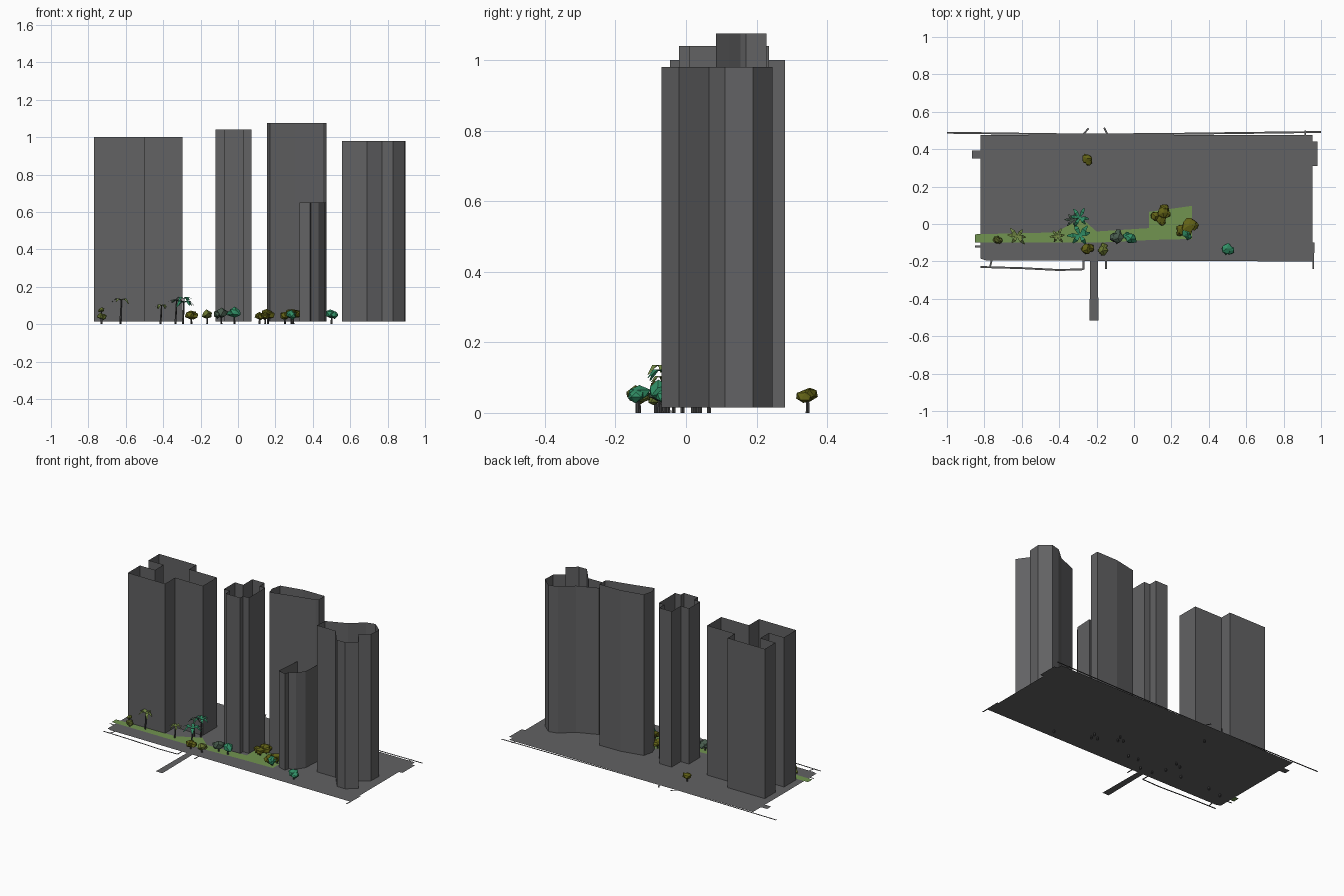
import bpy, bmesh, math, random
from mathutils import Vector, Matrix

if "Cube" in bpy.data.objects:
    bpy.data.objects.remove(bpy.data.objects["Cube"])

random.seed(4)
Z = 0.015  # ground level


def material(name, rgb):
    m = bpy.data.materials.new(name)
    m.diffuse_color = (*rgb, 1)
    m.use_nodes = True
    m.node_tree.nodes["Principled BSDF"].inputs["Base Color"].default_value = m.diffuse_color
    return m


GRAY = material("concrete gray", (0.122, 0.122, 0.126))
GRASS = material("grass green", (0.165, 0.295, 0.08))
BARK = material("dark bark", (0.06, 0.06, 0.06))
TEAL = material("teal leaf", (0.03, 0.27, 0.13))
OLIVE = material("olive leaf", (0.12, 0.12, 0.008))
LIME = material("light palm leaf", (0.17, 0.25, 0.06))
MOSS = material("moss leaf", (0.14, 0.18, 0.03))
SAGE = material("gray green leaf", (0.06, 0.1, 0.07))


def finish(bm, name, mats):
    me = bpy.data.meshes.new(name)
    bm.to_mesh(me)
    bm.free()
    for m in mats:
        me.materials.append(m)
    ob = bpy.data.objects.new(name, me)
    bpy.context.collection.objects.link(ob)
    return ob


def sheet(name, pts, mat, z=Z):
    """Flat polygon, counter-clockwise outline."""
    bm = bmesh.new()
    bm.faces.new([bm.verts.new((x, y, z)) for x, y in pts])
    bmesh.ops.triangulate(bm, faces=bm.faces[:])
    return finish(bm, name, [mat])


def strip(name, pts, width, mat=GRAY):
    """Flat ribbon along a path."""
    bm = bmesh.new()
    rows = []
    for i, p in enumerate(pts):
        a, b = Vector(pts[max(i - 1, 0)]), Vector(pts[min(i + 1, len(pts) - 1)])
        d = (b - a).normalized() * width / 2
        rows.append([bm.verts.new((p[0] + s * d.y, p[1] - s * d.x, Z)) for s in (1, -1)])
    for r, q in zip(rows, rows[1:]):
        bm.faces.new((r[0], q[0], q[1], r[1]))
    return finish(bm, name, [mat])


def tower(name, plan, top):
    """Open shell of walls over a counter-clockwise plan."""
    bm = bmesh.new()
    lo = [bm.verts.new((x, y, Z)) for x, y in plan]
    hi = [bm.verts.new((x, y, top)) for x, y in plan]
    n = len(plan)
    for i in range(n):
        j = (i + 1) % n
        bm.faces.new((lo[i], lo[j], hi[j], hi[i]))
    return finish(bm, name, [GRAY])


# Towers
tower("west_tower", [(-.77, -.045), (-.5, -.045), (-.5, .06), (-.298, .06), (-.298, .205), (-.5, .205),
                     (-.5, .28), (-.77, .28), (-.77, .17), (-.66, .17), (-.66, .08), (-.77, .08)], 1.0)
tower("middle_tower", [(-.12, .025), (-.075, .025), (-.075, -.02), (.03, -.02), (.03, .01), (.072, .01),
                       (.072, .18), (.03, .18), (.03, .235), (-.06, .235), (-.06, .14), (-.12, .14)], 1.04)
tower("slab_tower", [(.155, .13), (.17, .085), (.305, .12), (.455, .155), (.472, .17), (.472, .228),
                     (.32, .226), (.17, .195)], 1.075)
tower("low_tower", [(.33, -.045), (.385, -.06), (.39, -.03), (.43, -.01), (.465, .04), (.472, .155),
                    (.345, .14)], .65)
tower("east_tower", [(.555, .03), (.69, .03), (.77, -.07), (.83, -.07), (.89, -.02), (.83, .065),
                     (.89, .11), (.895, .19), (.83, .245), (.77, .23), (.69, .16), (.56, .107)], .98)

# Ground with side tabs
sheet("ground", [(-.82, -.185), (-.79, -.185), (-.79, -.195), (.955, -.2), (.955, .475), (-.82, .475)], GRAY)
sheet("west_tab", [(-.865, .35), (-.82, .35), (-.82, .392), (-.865, .392)], GRAY)
sheet("east_tab", [(.955, .31), (.98, .31), (.98, .44), (.955, .44)], GRAY)
sheet("walkway", [(-.238, -.515), (-.19, -.515), (-.193, -.19), (-.234, -.19)], GRAY)

# Kerb lines around the ground
strip("back_kerb", [(-1, .488), (-.25, .478), (.2, .482), (1, .492)], .01)
strip("front_kerb", [(-.82, -.23), (-.6, -.236), (-.4, -.246), (-.27, -.242)], .01)
for i, (a, b) in enumerate([((-.27, .48), (-.243, .512)), ((-.16, .515), (-.142, .48)),
                            ((.915, .47), (.915, .5)), ((-.76, -.19), (-.77, -.232)),
                            ((-.27, -.19), (-.27, -.242)), ((-.15, -.19), (-.15, -.24)),
                            ((.96, -.1), (.958, -.24)), ((-.85, -.12), (-.82, -.12))]):
    strip(f"kerb_spur_{i + 1}", [a, b], .009)

# Lawn
sheet("lawn", [(-.85, -.1), (-.2, -.1), (.1, -.085), (.31, -.08), (.31, .097), (.08, .065), (.08, -.022),
               (-.2, -.04), (-.28, .03), (-.42, -.045), (-.85, -.055)], GRASS, Z + .002)


def add_trunk(bm, base, top, r):
    """Tapered five-sided stem between two points."""
    rings = [[bm.verts.new(c + Vector((math.cos(a), math.sin(a), 0)) * k)
              for a in (math.tau * i / 5 for i in range(5))] for c, k in ((base, r), (top, r * .6))]
    for i in range(5):
        j = (i + 1) % 5
        bm.faces.new((rings[0][i], rings[0][j], rings[1][j], rings[1][i]))


def leafy_tree(name, x, y, h, r, mat, blobs=2):
    """Stem under a clump of faceted, flattened blobs."""
    bm = bmesh.new()
    base = Vector((x, y, 0))
    thick = min(r * .65, h * .3)
    add_trunk(bm, base, base + Vector((0, 0, h - thick)), .006)
    n = len(bm.faces)
    start = random.uniform(0, math.tau)
    for k in range(blobs):
        a = start + math.tau * k / blobs
        off = Vector((math.cos(a), math.sin(a), 0)) * r * (.4 if k else .12)
        s = r * (.65 if k else .85)
        c = base + off + Vector((0, 0, h - thick * (1.25 if k else 1)))
        mx = Matrix.Translation(c) @ Matrix.Diagonal((s, s, thick * (.85 if k else 1), 1))
        ico = bmesh.ops.create_icosphere(bm, subdivisions=1, radius=1, matrix=mx)
        for v in ico["verts"]:
            v.co += Vector([random.uniform(-.12, .12) * r for _ in range(3)])
    bm.faces.ensure_lookup_table()
    for f in bm.faces[n:]:
        f.material_index = 1
    finish(bm, name, [BARK, mat])


def palm(name, x, y, h, r, mat, fronds=6):
    """Slim stem with a ring of broad arching fronds."""
    bm = bmesh.new()
    base, top = Vector((x, y, 0)), Vector((x + .006, y, h - .01))
    add_trunk(bm, base, top, .006)
    n = len(bm.faces)
    for k in range(fronds):
        a = math.tau * k / fronds + random.uniform(-.25, .25)
        d, s = Vector((math.cos(a), math.sin(a), 0)), Vector((-math.sin(a), math.cos(a), 0))
        reach = r * random.uniform(.85, 1.15)
        droop = random.uniform(.15, .45)
        rows = []
        for t, w, z in ((0, .05, 0), (.55, .2, .14), (1, .05, -droop)):
            mid = top + d * reach * t + Vector((0, 0, z * r))
            rows.append([bm.verts.new(mid + s * w * r * e) for e in (-1, 1)])
        for p, q in zip(rows, rows[1:]):
            bm.faces.new((p[0], q[0], q[1], p[1]))
    bm.faces.ensure_lookup_table()
    for f in bm.faces[n:]:
        f.material_index = 1
    finish(bm, name, [BARK, mat])


# Palms
for i, p in enumerate([(-.63, -.065, .139, .052, LIME), (-.415, -.065, .108, .042, LIME),
                       (-.335, .02, .135, .04, SAGE), (-.295, -.06, .125, .062, TEAL),
                       (-.295, .035, .147, .05, TEAL)]):
    palm(f"palm_{i + 1}", *p)

# Broadleaf trees
for i, t in enumerate([(-.73, -.085, .06, .027, MOSS, 2), (-.73, -.085, .09, .02, MOSS, 2),
                       (-.25, -.133, .07, .036, OLIVE), (-.165, -.138, .075, .034, MOSS),
                       (-.09, -.07, .085, .04, SAGE, 3), (-.02, -.075, .09, .04, TEAL),
                       (.115, .04, .065, .03, OLIVE), (.16, .065, .08, .042, OLIVE, 3),
                       (.145, .025, .065, .034, OLIVE), (.295, -.01, .085, .048, OLIVE, 3),
                       (.25, -.035, .068, .034, OLIVE), (.285, -.05, .075, .036, TEAL),
                       (.5, -.135, .08, .039, TEAL), (-.25, .345, .075, .034, OLIVE)]):
    leafy_tree(f"tree_{i + 1}", *t)
